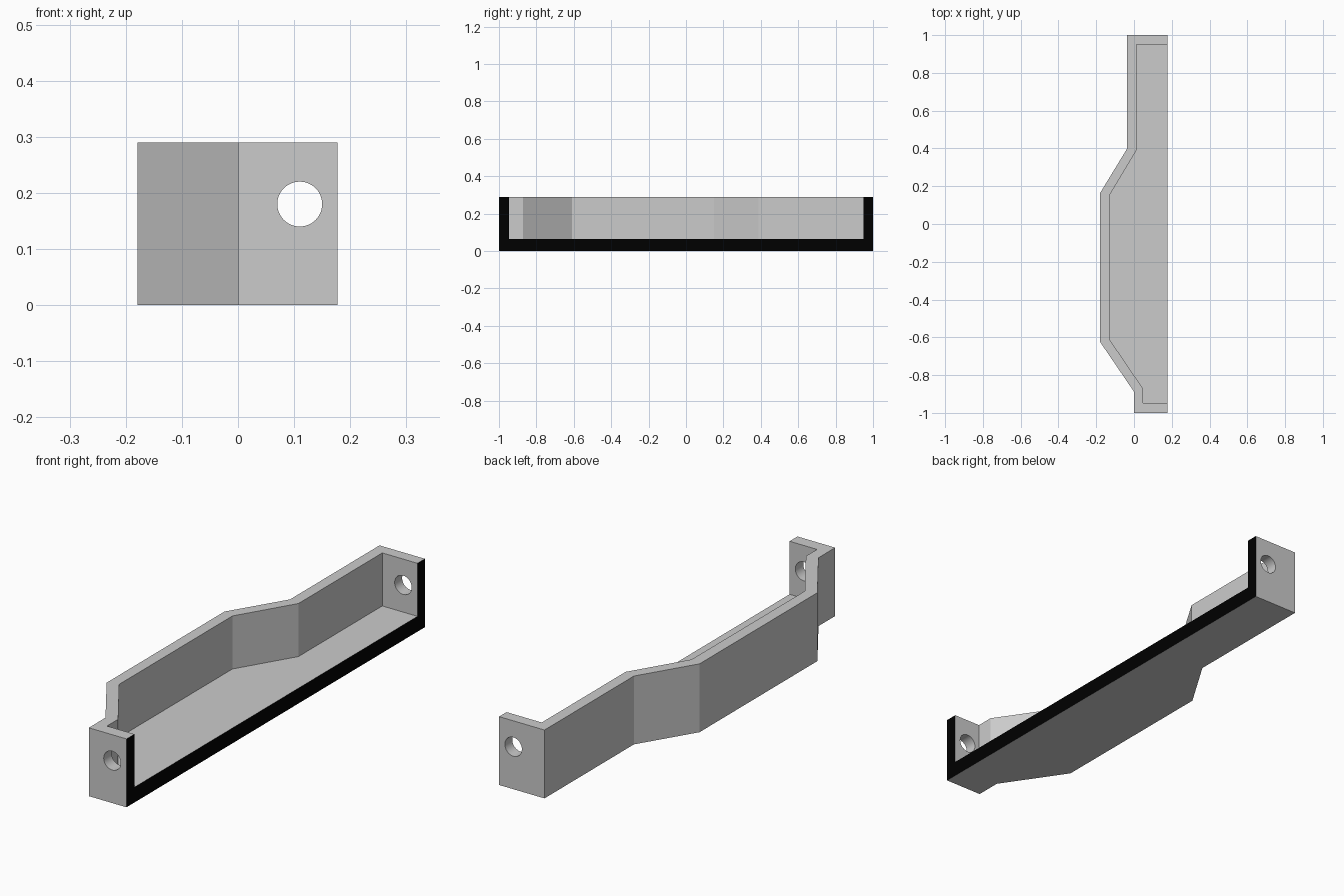
import bpy, bmesh, math
from mathutils import Matrix

cube = bpy.data.objects.get("Cube")
if cube:
    bpy.data.objects.remove(cube, do_unlink=True)

HEIGHT, FLOOR, OPEN_X = 0.29, 0.065, 0.177


def material(name, value):
    mat = bpy.data.materials.new(name)
    mat.use_nodes = True
    colour = (value, value, value, 1)
    mat.diffuse_color = colour
    mat.node_tree.nodes["Principled BSDF"].inputs["Base Color"].default_value = colour
    return mat


def add_object(name, bm):
    bmesh.ops.recalc_face_normals(bm, faces=bm.faces)
    mesh = bpy.data.meshes.new(name)
    bm.to_mesh(mesh)
    bm.free()
    obj = bpy.data.objects.new(name, mesh)
    bpy.context.collection.objects.link(obj)
    return obj


def prism(name, outline, z0, z1):
    bm = bmesh.new()
    face = bm.faces.new([bm.verts.new((x, y, z0)) for x, y in outline])
    top = bmesh.ops.extrude_face_region(bm, geom=[face])["geom"]
    verts = [v for v in top if isinstance(v, bmesh.types.BMVert)]
    bmesh.ops.translate(bm, verts=verts, vec=(0, 0, z1 - z0))
    return add_object(name, bm)


def cut(target, cutter):
    mod = target.modifiers.new("cut_" + cutter.name, "BOOLEAN")
    mod.operation = "DIFFERENCE"
    mod.solver = "EXACT"
    mod.object = cutter
    cutter.hide_render = True


# Tray body, following the cranked outer wall
outer = [(OPEN_X, -1), (0, -1), (0, -0.888), (-0.179, -0.625),
         (-0.179, 0.165), (-0.036, 0.40), (-0.036, 1), (OPEN_X, 1)]
tray = prism("bracket_tray", outer, 0, HEIGHT)

# Pocket, open at the top and along the +x side
inner = [(0.3, -0.947), (0.048, -0.947), (0.048, -0.872), (-0.131, -0.609),
         (-0.131, 0.15), (0.012, 0.388), (0.012, 0.95), (0.3, 0.95)]
pocket = prism("pocket_cutter", inner, FLOOR, 0.5)
cut(tray, pocket)

# Screw hole through both end walls
bm = bmesh.new()
bmesh.ops.create_cone(bm, cap_ends=True, segments=48, radius1=0.04, radius2=0.04, depth=3,
                      matrix=Matrix.Translation((0.11, 0, 0.18)) @ Matrix.Rotation(math.pi / 2, 4, "X"))
hole = add_object("hole_cutter", bm)
cut(tray, hole)

# Apply the cuts and remove the cutters
bpy.context.view_layer.update()
result = bpy.data.meshes.new_from_object(tray.evaluated_get(bpy.context.evaluated_depsgraph_get()))
tray.modifiers.clear()
tray.data = result
for cutter in (pocket, hole):
    bpy.data.objects.remove(cutter, do_unlink=True)

# Grey body with a black edge along the open side
result.materials.clear()
result.materials.append(material("light_grey", 0.6))
result.materials.append(material("black_edge", 0.0))
for poly in result.polygons:
    poly.material_index = int(poly.normal.x > 0.9 and poly.center.x > OPEN_X - 0.005)

bpy.ops.object.select_all(action="DESELECT")
tray.select_set(True)
bpy.context.view_layer.objects.active = tray
bpy.ops.object.shade_smooth_by_angle(angle=math.radians(25))
